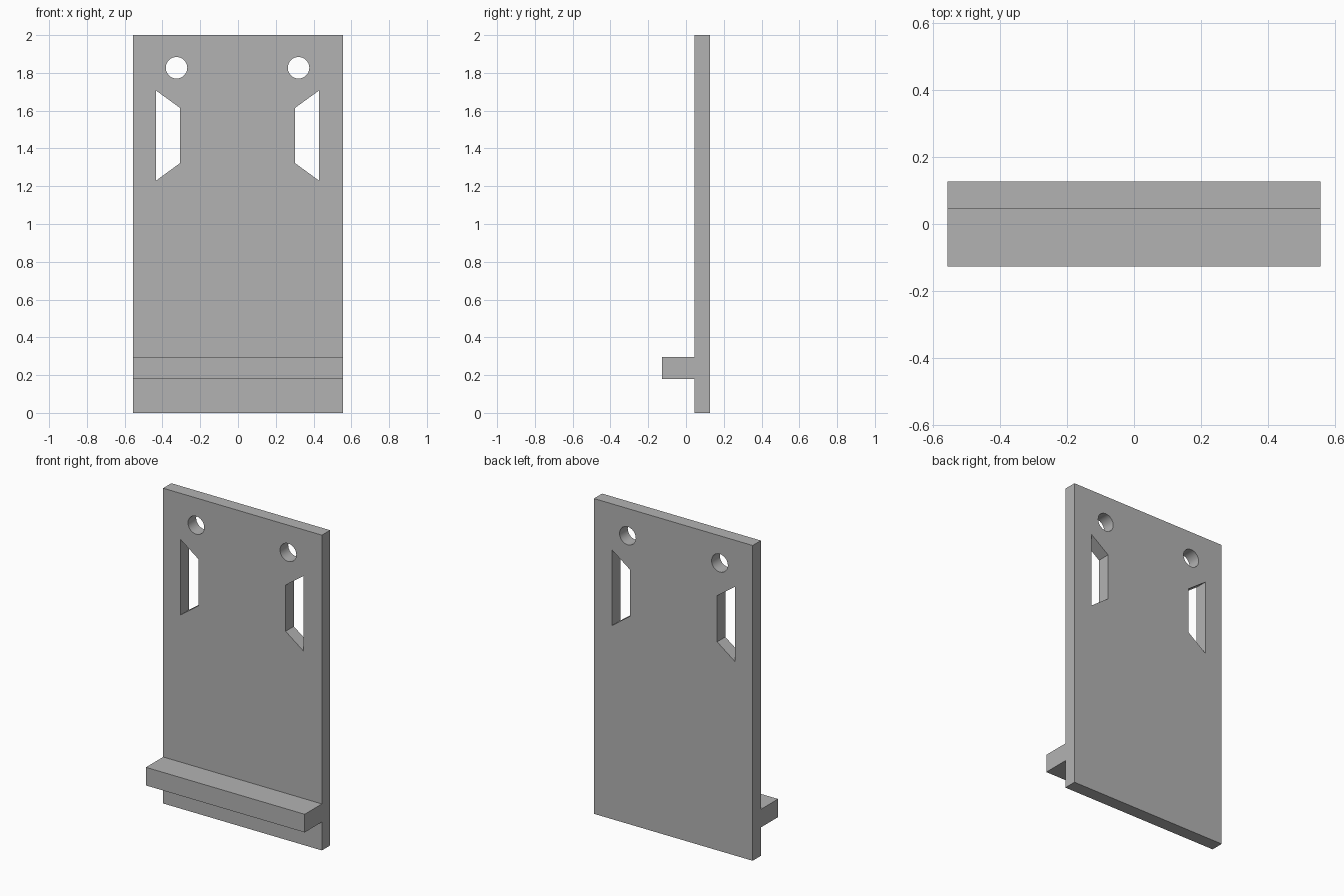
import bpy, bmesh, math

if "Cube" in bpy.data.objects:
    bpy.data.objects.remove(bpy.data.objects["Cube"], do_unlink=True)

grey = bpy.data.materials.new("plain grey")
grey.use_nodes = True
colour = (0.45, 0.45, 0.45, 1)
grey.diffuse_color = colour
grey.node_tree.nodes["Principled BSDF"].inputs["Base Color"].default_value = colour

HALF_WIDTH = 0.557
FRONT, BACK = 0.045, 0.127   # plate faces along y
SHIFT = -0.0025              # small sideways offset of the openings


def prism(name, outline, y0, y1):
    """Extrude an (x, z) outline from y0 to y1."""
    bm = bmesh.new()
    face = bm.faces.new([bm.verts.new((x, y0, z)) for x, z in outline])
    grown = bmesh.ops.extrude_face_region(bm, geom=[face])["geom"]
    verts = [v for v in grown if isinstance(v, bmesh.types.BMVert)]
    bmesh.ops.translate(bm, verts=verts, vec=(0, y1 - y0, 0))
    bmesh.ops.recalc_face_normals(bm, faces=bm.faces)
    mesh = bpy.data.meshes.new(name)
    bm.to_mesh(mesh)
    bm.free()
    mesh.materials.append(grey)
    obj = bpy.data.objects.new(name, mesh)
    bpy.context.collection.objects.link(obj)
    return obj


def rectangle(z0, z1):
    return [(-HALF_WIDTH, z0), (HALF_WIDTH, z0), (HALF_WIDTH, z1), (-HALF_WIDTH, z1)]


def select_only(obj):
    bpy.ops.object.select_all(action="DESELECT")
    obj.select_set(True)
    bpy.context.view_layer.objects.active = obj


# Upright plate and the ledge across its front
plate = prism("back_plate", rectangle(0, 2), FRONT, BACK)
ledge = prism("front_ledge", rectangle(0.18, 0.295), -BACK, FRONT)

# Openings: a round hole and a tapered slot on each side
circle = [(0.323 + 0.057 * math.cos(a), 1.827 + 0.057 * math.sin(a))
          for a in (math.tau * i / 32 for i in range(32))]
slot = [(0.432, 1.229), (0.432, 1.707), (0.305, 1.615), (0.305, 1.322)]

select_only(plate)
for side, sign in (("left", 1), ("right", -1)):
    for kind, outline in (("hole", circle), ("slot", slot)):
        points = [(sign * x + SHIFT, z) for x, z in outline]
        cutter = prism(f"{side}_{kind}_cutter", points, FRONT - 0.1, BACK + 0.1)
        cutter.hide_render = True
        cut = plate.modifiers.new(f"{side} {kind}", "BOOLEAN")
        cut.operation = "DIFFERENCE"
        cut.solver = "EXACT"
        cut.object = cutter
        bpy.ops.object.modifier_apply(modifier=cut.name)
        bpy.data.objects.remove(cutter, do_unlink=True)

# Smooth hole walls, sharp edges elsewhere
select_only(plate)
bpy.ops.object.shade_smooth_by_angle(angle=math.radians(30))
